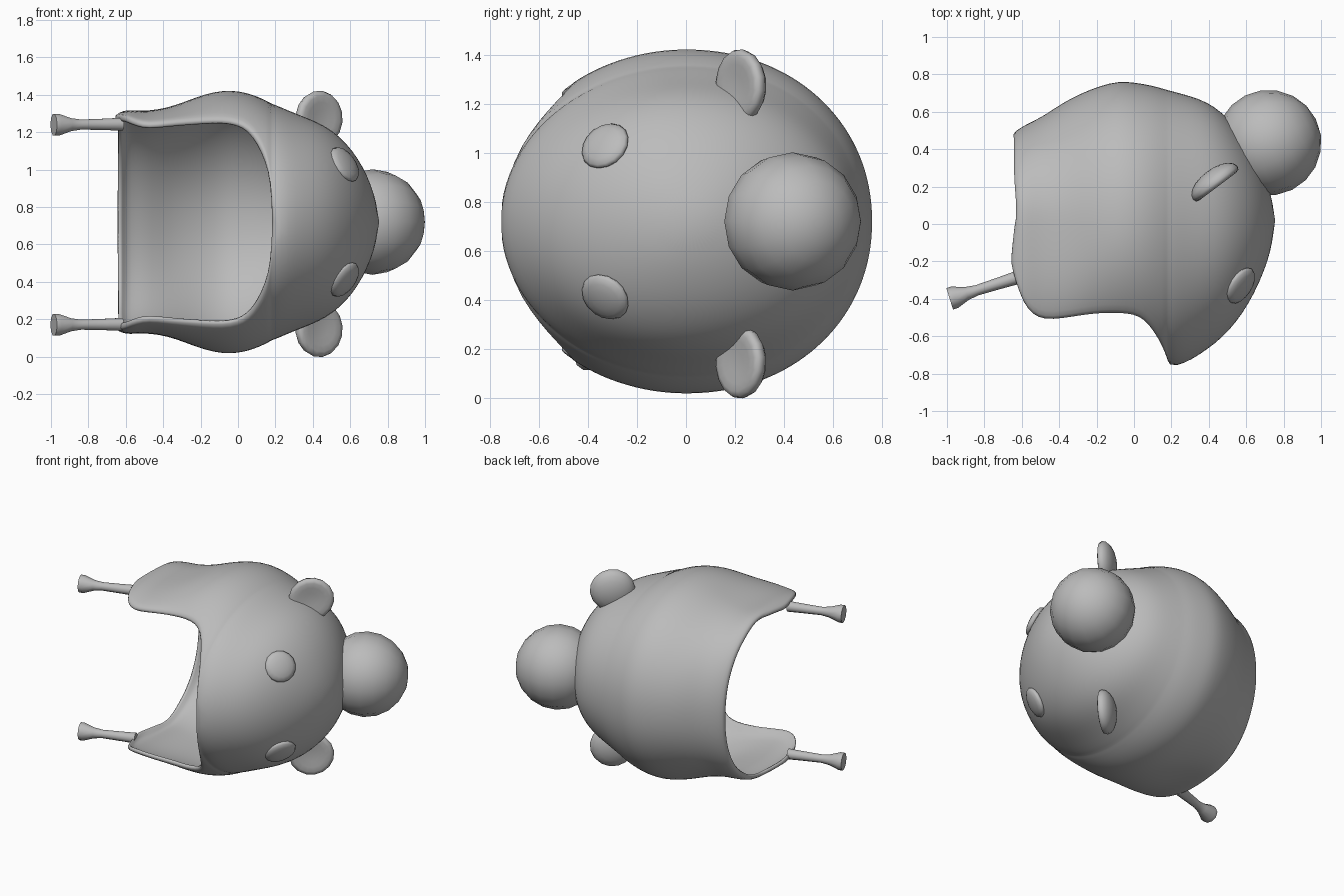
import bpy, bmesh, math
from mathutils import Vector, Matrix

if "Cube" in bpy.data.objects:
    bpy.data.objects.remove(bpy.data.objects["Cube"])

MID = 0.72   # height of the mirror plane

grey = bpy.data.materials.new("plain grey")
grey.use_nodes = True
grey.diffuse_color = (0.5, 0.5, 0.5, 1)
grey.node_tree.nodes["Principled BSDF"].inputs["Base Color"].default_value = (0.5, 0.5, 0.5, 1)


def finish(name, bm):
    bmesh.ops.recalc_face_normals(bm, faces=bm.faces)
    for f in bm.faces:
        f.smooth = True
    mesh = bpy.data.meshes.new(name)
    bm.to_mesh(mesh)
    bm.free()
    mesh.materials.append(grey)
    ob = bpy.data.objects.new(name, mesh)
    bpy.context.collection.objects.link(ob)
    return ob


def interp(table, k):
    """Piecewise linear lookup of a row of values."""
    if k <= table[0][0]:
        return table[0][1:]
    for a, b in zip(table, table[1:]):
        if k <= b[0]:
            f = (k - a[0]) / (b[0] - a[0])
            return [p + (q - p) * f for p, q in zip(a[1:], b[1:])]
    return table[-1][1:]


# Hood profile: x, back reach, front reach, half height
PROFILE = [
    (-0.67, .47, .75, .575), (-0.6, .52, .77, .60), (-0.48, .58, .77, .595),
    (-0.35, .67, .77, .615), (-0.2, .735, .77, .68), (-0.08, .765, .77, .705),
    (0.02, .755, .77, .70), (0.1, .74, .77, .675), (0.17, .72, .77, .642),
    (0.25, .70, .76, .605), (0.35, .67, .70, .565), (0.45, .62, .63, .525),
    (0.55, .52, .53, .46), (0.65, .36, .36, .33), (0.71, .24, .22, .21),
    (0.745, .12, .1, .1), (0.757, 0, 0, 0)]

# Cross-sections from hem to brow: x, how far round from the back they reach
FACE_EDGE = [
    (-.67, 98), (-.63, 107), (-.59, 115), (-.54, 121), (-.48, 124), (-.38, 124),
    (-.28, 126), (-.18, 128), (-.08, 129), (0, 130), (.06, 133), (.11, 140),
    (.15, 149), (.175, 160), (.19, 180)]
CROWN_ROWS = [.27, .35, .43, .51, .58, .64, .69, .73]
HEM_WAVE = [(0, .015), (60, .02), (85, .035), (98, 0)]
CHEEK_POWER = [(-.4, .67), (-.3, .79), (-.2, .93), (-.05, 1)]   # flatter cheeks low down


def hood_point(x, azimuth):
    back, front, half = interp(PROFILE, x)
    c, s = math.cos(azimuth), math.sin(azimuth)
    power = interp(CHEEK_POWER, x)[0] if c < 0 else 0.96
    y = math.copysign(abs(c) ** power, c) * (back if c > 0 else front)
    z = math.copysign(abs(s) ** power, s) * half
    return Vector((x, y, MID + z))


# Hood: stacked cross-sections, open at the face, closed above the brow
bm = bmesh.new()
COLS = 48
rows = []
for x, reach in FACE_EDGE + [(x, 180) for x in CROWN_ROWS]:
    row = []
    for i in range(COLS + 1):
        if reach == 180 and i == COLS:
            row.append(row[0])
            continue
        phi = reach * (2 * i / COLS - 1)
        lift = interp(HEM_WAVE, abs(phi))[0] * min(1, max(0, (-0.35 - x) / 0.3))
        row.append(bm.verts.new(hood_point(x + lift, math.radians(phi))))
    rows.append(row)
for low, high in zip(rows, rows[1:]):
    for i in range(COLS):
        bm.faces.new((low[i], low[i + 1], high[i + 1], high[i]))
crown = bm.verts.new((0.757, 0.02, MID))
for i in range(COLS):
    bm.faces.new((rows[-1][i], rows[-1][i + 1], crown))
bm.verts.index_update()
rim = [v.index for v in bm.verts if v.is_boundary]
hood = finish("hood", bm)

# Thin cloth with a thicker rolled rim
hood.vertex_groups.new(name="rim").add(rim, 1.0, 'REPLACE')
thick = hood.modifiers.new("thickness", 'SOLIDIFY')
thick.thickness = 0.045
thick.offset = -1
thick.vertex_group = "rim"
thick.thickness_vertex_group = 0.35
soft = hood.modifiers.new("soft", 'SUBSURF')
soft.levels = soft.render_levels = 1


def ball(name, centre, axes, size, dish=0, u=16, v=10):
    """Ellipsoid along three axes; dish hollows the side facing the third axis."""
    bm = bmesh.new()
    bmesh.ops.create_uvsphere(bm, u_segments=u, v_segments=v, radius=1)
    turn = Matrix(axes).transposed()
    for vert in bm.verts:
        if vert.co.z > 0:
            vert.co.z -= dish * vert.co.z ** 2
        vert.co = turn @ Vector([c * s for c, s in zip(vert.co, size)]) + Vector(centre)
    return finish(name, bm)


def frame(normal, up):
    n = Vector(normal).normalized()
    side = Vector(up).cross(n).normalized()
    return side, n.cross(side), n


# Pompom
ball("pompom", (0.72, 0.435, MID), frame((1, 0.5, 0), (0, 0, 1)), (0.282, 0.282, 0.282))

for label, side in (("left", 1), ("right", -1)):
    # Ear, a thick dished disc
    ball(label + "_ear", (0.435, 0.22, MID - 0.01 + side * 0.563), frame((0.6, -0.8, 0), (0.1, 0.1, side)),
         (0.15, 0.15, 0.075), dish=0.8)
    # Eye, a flat button on the hood
    ball(label + "_eye", (0.57, -0.33, MID + side * 0.308), frame((0.72, -0.47, side * 0.5), (0, 0, 1)),
         (0.108, 0.105, 0.035), v=8)
    # Tie string with a flared end
    bm = bmesh.new()
    start = Vector((-0.62, -0.285, MID - 0.012 + side * 0.535))
    end = Vector((-0.985, -0.4, MID - 0.015 + side * 0.535))
    a, b, _ = frame(end - start, (0, 0, 1))
    rings = []
    for t, r in ((0, .036), (.25, .032), (.6, .028), (.75, .036), (.93, .06), (1, .06)):
        mid = start.lerp(end, t)
        rings.append([bm.verts.new(mid + r * (a * math.cos(k * math.tau / 10) + b * math.sin(k * math.tau / 10)))
                      for k in range(10)])
    for p, q in zip(rings, rings[1:]):
        for k in range(10):
            bm.faces.new((p[k], p[k - 1], q[k - 1], q[k]))
    bm.faces.new(rings[0])
    bm.faces.new(rings[-1])
    string = finish(label + "_tie_string", bm)
    bpy.ops.object.select_all(action='DESELECT')
    bpy.context.view_layer.objects.active = string
    string.select_set(True)
    bpy.ops.object.shade_smooth_by_angle(angle=math.radians(50))
